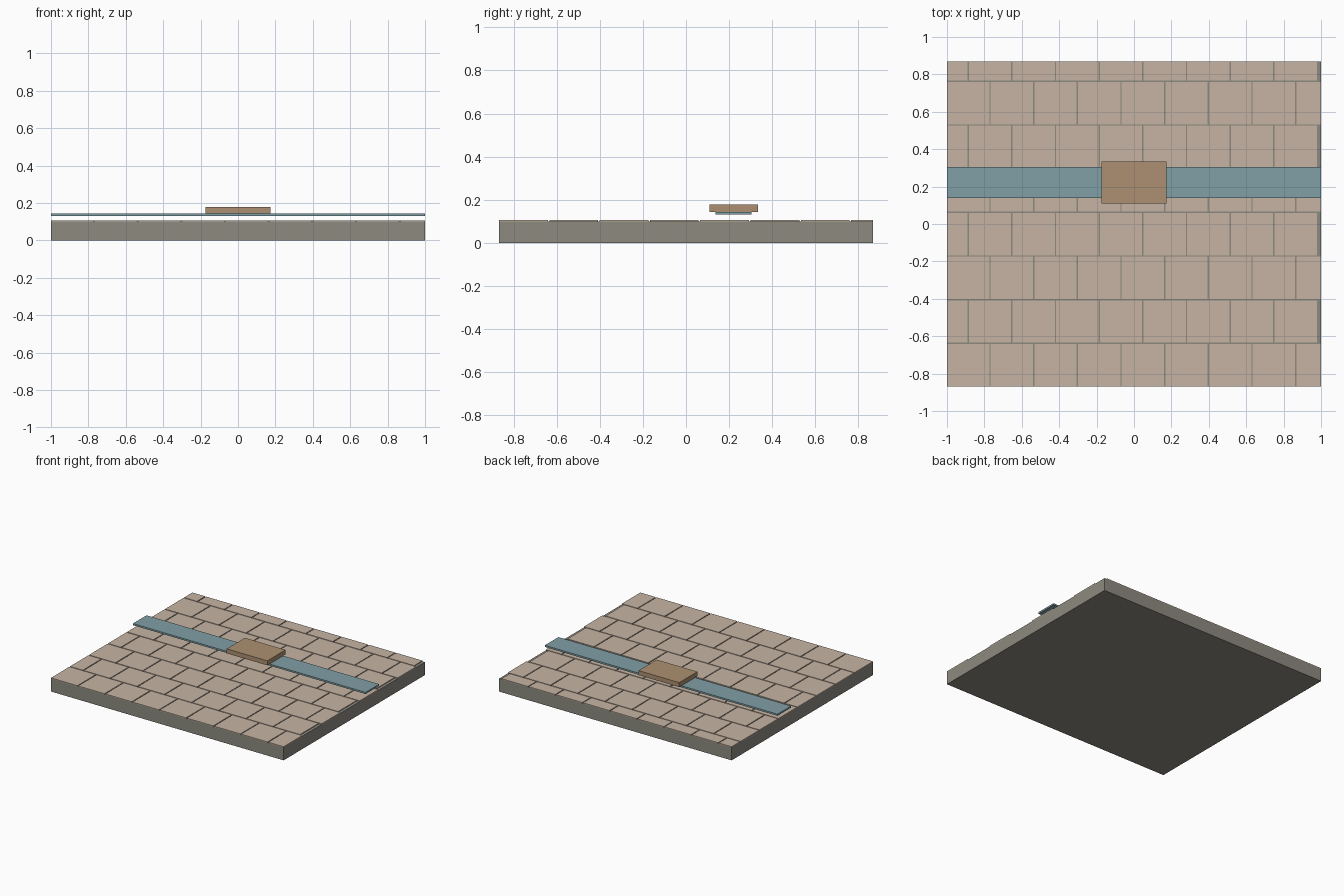
import bpy
import bmesh
from mathutils import Matrix, Vector

old = bpy.data.objects.get("Cube")
if old:
    bpy.data.objects.remove(old, do_unlink=True)


def material(name, rgb):
    m = bpy.data.materials.new(name)
    m.use_nodes = True
    m.diffuse_color = (*rgb, 1)
    m.node_tree.nodes["Principled BSDF"].inputs["Base Color"].default_value = (*rgb, 1)
    return m


def add_box(bm, low, high):
    low, high = Vector(low), Vector(high)
    place = Matrix.Translation((low + high) / 2) @ Matrix.Diagonal((*(high - low), 1))
    bmesh.ops.create_cube(bm, size=1, matrix=place)


def make_object(name, boxes, mat):
    bm = bmesh.new()
    for low, high in boxes:
        add_box(bm, low, high)
    mesh = bpy.data.meshes.new(name)
    bm.to_mesh(mesh)
    bm.free()
    mesh.materials.append(mat)
    obj = bpy.data.objects.new(name, mesh)
    bpy.context.collection.objects.link(obj)
    return obj


stone = material("grey stone", (0.266, 0.254, 0.216))
tan = material("tan paving", (0.565, 0.456, 0.366))
teal = material("dull teal", (0.216, 0.352, 0.381))
wood = material("brown wood", (0.413, 0.279, 0.165))

HALF_X, HALF_Y = 1.0, 0.868
SLAB_TOP, TILE_TOP = 0.1, 0.106
PITCH, JOINT = 0.2335, 0.007

# Base slab
make_object("base_slab", [((-HALF_X, -HALF_Y, 0), (HALF_X, HALF_Y, SLAB_TOP))], stone)

# Paving in staggered rows, trimmed to the slab; slivers are left out
tiles = []
for row in range(8):
    y0 = -HALF_Y + row * PITCH
    y1 = min(y0 + PITCH - JOINT, HALF_Y)
    shift = PITCH / 2 if row % 2 else 0
    for col in range(10):
        x0 = -HALF_X + col * PITCH - shift
        x1 = min(x0 + PITCH - JOINT, HALF_X)
        x0 = max(x0, -HALF_X)
        if x1 - x0 > 0.03:
            tiles.append(((x0, y0, SLAB_TOP), (x1, y1, TILE_TOP)))
make_object("paving_tiles", tiles, tan)

# Raised strip and the block resting on it
make_object("long_strip", [((-HALF_X, 0.138, 0.131), (HALF_X, 0.305, 0.144))], teal)
make_object("centre_block", [((-0.175, 0.11, 0.144), (0.175, 0.333, 0.179))], wood)
